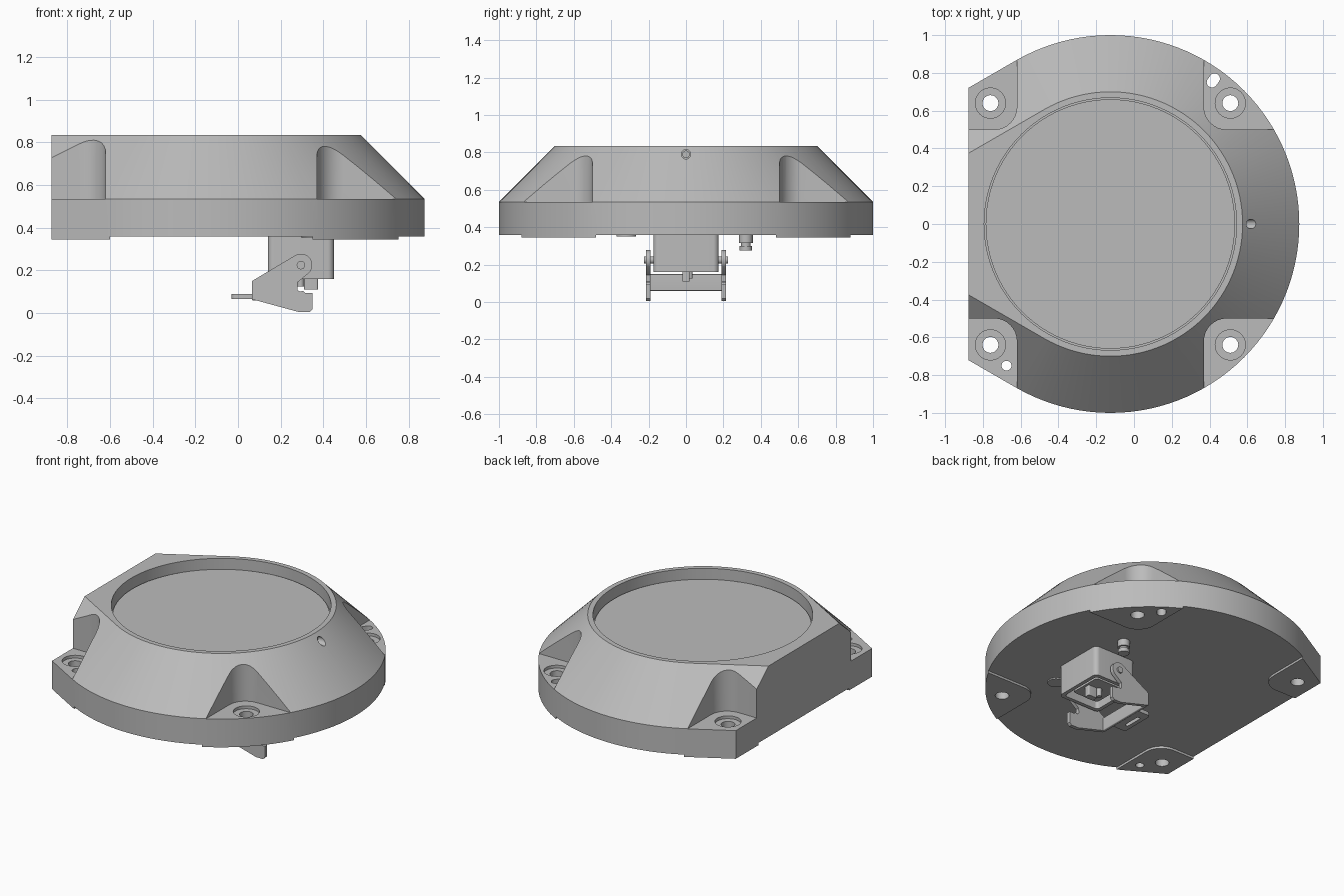
import bpy, bmesh
from math import sin, cos, tan, radians, pi

if "Cube" in bpy.data.objects:
    bpy.data.objects.remove(bpy.data.objects["Cube"])

grey = bpy.data.materials.new("light grey metal")
grey.use_nodes = True
grey.diffuse_color = (0.5, 0.5, 0.5, 1)
grey.node_tree.nodes["Principled BSDF"].inputs["Base Color"].default_value = (0.5, 0.5, 0.5, 1)

CX = -0.125      # axis of the round housing
FLAT = -0.875    # flat side


def loft(name, rings):
    """Closed solid through rings of 3D points with equal counts."""
    bm = bmesh.new()
    loops = [[bm.verts.new(p) for p in ring] for ring in rings]
    n = len(loops[0])
    for a, b in zip(loops, loops[1:]):
        for i in range(n):
            j = (i + 1) % n
            bm.faces.new((a[i], a[j], b[j], b[i]))
    bm.faces.new(loops[0][::-1])
    bm.faces.new(loops[-1])
    bmesh.ops.recalc_face_normals(bm, faces=bm.faces)
    mesh = bpy.data.meshes.new(name)
    bm.to_mesh(mesh)
    bm.free()
    mesh.materials.append(grey)
    obj = bpy.data.objects.new(name, mesh)
    bpy.context.collection.objects.link(obj)
    return obj


def prism(name, pts, lo, hi, axis="Z"):
    place = {"Z": lambda u, v, w: (u, v, w),
             "Y": lambda u, v, w: (u, w, v),
             "X": lambda u, v, w: (w, u, v)}[axis]
    return loft(name, [[place(u, v, w) for u, v in pts] for w in (lo, hi)])


def arc(cx, cy, r, a0, a1, n):
    return [(cx + r * cos(radians(a0 + (a1 - a0) * i / n)),
             cy + r * sin(radians(a0 + (a1 - a0) * i / n))) for i in range(n + 1)]


def circle(cx, cy, r, n=32):
    return arc(cx, cy, r, 0, 360 - 360 / n, n - 1)


def rounded(x0, x1, y0, y1, r, n=8):
    return (arc(x1 - r, y1 - r, r, 0, 90, n) + arc(x0 + r, y1 - r, r, 90, 180, n)
            + arc(x0 + r, y0 + r, r, 180, 270, n) + arc(x1 - r, y0 + r, r, 270, 360, n))


def slot(cx, cy, half, r, angle):
    dx, dy = half * cos(radians(angle)), half * sin(radians(angle))
    return (arc(cx + dx, cy + dy, r, angle - 90, angle + 90, 10)
            + arc(cx - dx, cy - dy, r, angle + 90, angle + 270, 10))


def outline(r):
    """Circle with two tangent flanks that run to the flat side."""
    pts = arc(CX, 0, r, -120, 120, 80)
    x, y = pts[-1]
    end = y - (x - FLAT) * tan(pi / 6)
    return pts + [(FLAT, end), (FLAT, -end)]


def boolean(obj, cutter, operation="DIFFERENCE"):
    mod = obj.modifiers.new("cut", "BOOLEAN")
    mod.operation, mod.solver, mod.object = operation, "EXACT", cutter
    bpy.context.view_layer.objects.active = obj
    bpy.ops.object.modifier_apply(modifier=mod.name)


def cut(obj, *cutters):
    for c in cutters:
        boolean(obj, c)
        bpy.data.objects.remove(c)


# Main housing: straight base and 45 degree shoulder
body = loft("housing", [[(x, y, z) for x, y in outline(r)]
                        for r, z in ((1, 0.36), (1, 0.535), (0.7, 0.835))])

# Round window recess, with a thin gap around the window
cut(body, prism("cutter", circle(CX, 0, 0.668, 96), 0.75, 1))
parts = [body, prism("window", circle(CX, 0, 0.66, 96), 0.745, 0.765)]

# Corner pockets and mounting feet
holes = [prism("cutter", slot(0.42, 0.76, 0.012, 0.028, 54), 0.2, 0.7),
         prism("cutter", circle(-0.675, -0.75, 0.026), 0.2, 0.7)]
feet = []
for side in (1, -1):
    for x0, x1, bolt_x in ((0.37, 1.4, 0.51), (-1.5, -0.62, -0.76)):
        def corner(grow, lo, hi):
            pts = rounded(x0 - grow, x1 + grow, 0.5 - grow, 1.5, 0.12)
            return prism("cutter", [(x, side * y) for x, y in pts], lo, hi)
        cut(body, corner(0, 0.534, 1),
            prism("cutter", circle(bolt_x, side * 0.64, 0.08), 0.515, 0.7))
        foot = prism("foot", outline(1), 0.345, 0.36)
        shape = corner(0.02, 0.2, 0.5)
        boolean(foot, shape, "INTERSECT")
        bpy.data.objects.remove(shape)
        feet.append(foot)
        holes.append(prism("cutter", circle(bolt_x, side * 0.64, 0.042), 0.2, 0.7))
for hole in holes:
    for obj in [body] + feet:
        boolean(obj, hole)
    bpy.data.objects.remove(hole)
parts += feet

# Small set screw in the shoulder
cut(body, prism("cutter", circle(0, 0.79, 0.025, 24), 0.55, 0.8, "X"))
parts.append(prism("set_screw", circle(0, 0.79, 0.02, 24), 0.545, 0.58, "X"))

# Connector shell, open below, with its insert
shell = prism("connector_shell", rounded(0.14, 0.45, -0.175, 0.175, 0.03), 0.16, 0.365)
cut(shell, prism("cutter", rounded(0.165, 0.425, -0.15, 0.15, 0.02), 0.1, 0.27))
parts += [shell,
          prism("connector_insert", rounded(0.2, 0.39, -0.11, 0.11, 0.015), 0.18, 0.28),
          prism("contact_block", rounded(0.31, 0.375, -0.02, 0.02, 0.008), 0.11, 0.2),
          prism("contact_pin", circle(0.293, 0.02, 0.016, 16), 0.125, 0.2)]

# Latch lever: two hooked side plates, cross wall and thumb tab
hook = (arc(0.295, 0.225, 0.053, 120, -30, 12)
        + [(0.335, 0.19), (0.28, 0.145), (0.278, 0.11), (0.29, 0.1), (0.305, 0.105),
           (0.315, 0.095), (0.35, 0.095), (0.35, 0.02), (0.335, 0.005), (0.285, 0.005),
           (0.065, 0.065), (0.065, 0.15)])
for side in (1, -1):
    parts += [prism("latch_plate", hook, side * 0.19, side * 0.215, "Y"),
              prism("latch_pivot", circle(0.295, 0.225, 0.02, 24), side * 0.17, side * 0.225, "Y")]
parts.append(prism("latch_wall", rounded(0.065, 0.085, 0.06, 0.15, 0.005), -0.2, 0.2, "Y"))
tab = prism("latch_tab", rounded(-0.03, 0.08, -0.12, 0.12, 0.02), 0.065, 0.09)
cut(tab, prism("cutter", slot(0.01, 0, 0.05, 0.012, 90), 0, 0.2))
parts.append(tab)

# Vent nipple and plug on the underside
parts += [prism("nipple_base", circle(0.35, 0.32, 0.037, 24), 0.315, 0.365),
          prism("nipple_neck", circle(0.35, 0.32, 0.026, 24), 0.295, 0.32),
          prism("nipple_tip", circle(0.35, 0.32, 0.034, 24), 0.275, 0.3),
          prism("plug", circle(0.35, -0.32, 0.052), 0.352, 0.365)]

# Smooth rounds with sharp edges kept
for obj in parts:
    bpy.ops.object.select_all(action="DESELECT")
    obj.select_set(True)
    bpy.context.view_layer.objects.active = obj
    bpy.ops.object.shade_smooth_by_angle(angle=radians(25))
